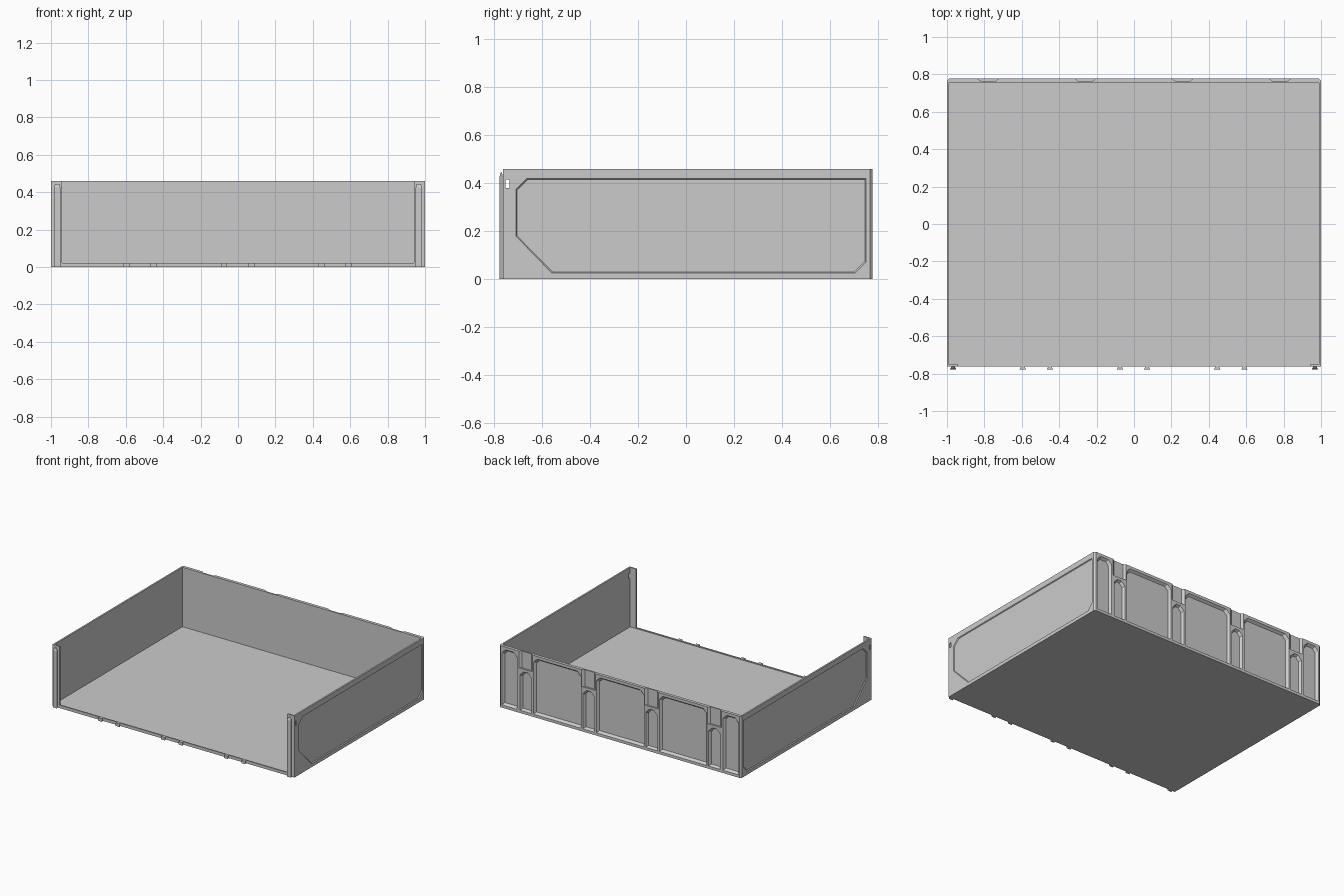
import bpy, bmesh

if "Cube" in bpy.data.objects:
    bpy.data.objects.remove(bpy.data.objects["Cube"])

H = 0.46               # wall height
YF, YB = -0.762, 0.778  # front and back faces of the shell
WALL = 0.012
BACK_IN = 0.755


def prism(name, pts, axis, a, b, inset=0.0):
    """Extrude a 2D profile along axis from a to b; the end at b shrinks by inset."""
    us, vs = [p[0] for p in pts], [p[1] for p in pts]
    cu, cv = (min(us) + max(us)) / 2, (min(vs) + max(vs)) / 2
    hu, hv = (max(us) - min(us)) / 2, (max(vs) - min(vs)) / 2
    small = [(cu + (u - cu) * (hu - inset) / hu, cv + (v - cv) * (hv - inset) / hv)
             for u, v in pts]

    def co(u, v, w):
        return {'x': (w, u, v), 'y': (u, w, v), 'z': (u, v, w)}[axis]

    bm = bmesh.new()
    lo = [bm.verts.new(co(u, v, a)) for u, v in pts]
    hi = [bm.verts.new(co(u, v, b)) for u, v in small]
    bm.faces.new(lo)
    bm.faces.new(hi)
    n = len(pts)
    for i in range(n):
        j = (i + 1) % n
        bm.faces.new((lo[i], lo[j], hi[j], hi[i]))
    bmesh.ops.recalc_face_normals(bm, faces=bm.faces)
    me = bpy.data.meshes.new(name)
    bm.to_mesh(me)
    bm.free()
    ob = bpy.data.objects.new(name, me)
    bpy.context.collection.objects.link(ob)
    return ob


def rect(u0, u1, v0, v1):
    return [(u0, v0), (u1, v0), (u1, v1), (u0, v1)]


def panel(u0, u1, v0, v1, left=0.03, right=0.03):
    """Rectangle with chamfered upper corners."""
    pts = [(u0, v0), (u1, v0)]
    pts += [(u1, v1 - right), (u1 - right, v1)] if right else [(u1, v1)]
    pts += [(u0 + left, v1), (u0, v1 - left)] if left else [(u0, v1)]
    return pts


def apply(ob, mod):
    bpy.context.view_layer.objects.active = ob
    bpy.ops.object.modifier_apply(modifier=mod.name)


def cut(ob, cutters):
    for c in cutters:
        c.hide_render = True
        m = ob.modifiers.new("cut", 'BOOLEAN')
        m.object, m.operation, m.solver = c, 'DIFFERENCE', 'EXACT'
        apply(ob, m)
        bpy.data.objects.remove(c)


def mirror(ob):
    m = ob.modifiers.new("mirror", 'MIRROR')
    m.use_mirror_merge = False
    apply(ob, m)


# floor with a slightly raised front lip
prism("floor", rect(-1 + WALL, 1 - WALL, YF, BACK_IN), 'z', 0, 0.016)
prism("front_lip", rect(-0.94, 0.94, 0, 0.022), 'y', YF, YF + 0.01)

# side walls: recessed chamfered panel and a small through slot
side = prism("side_walls", rect(YF, BACK_IN, 0, H), 'x', 1 - WALL, 1)
outline = [(-.71, .375), (-.665, .42), (.755 - .005, .42), (.755 - .005, .07),
           (.705, .025), (-.56, .025), (-.71, .18)]
cut(side, [prism("panel_cut", outline, 'x', 1.001, 0.994, 0.005),
           prism("slot_cut", rect(-.752, -.735, .38, .415), 'x', 0.9, 1.1)])
mirror(side)

# front corner flanges
flange = prism("front_flanges", rect(0.94, 1 - WALL, 0, H), 'y', YF, YF + 0.01)
mirror(flange)

# back wall with bevelled outer corners
back = prism("back_wall", [(-1, BACK_IN), (1, BACK_IN), (1, YB - .012), (.988, YB),
                           (-.988, YB), (-1, YB - .012)], 'z', 0, H)
Y0, Y1 = YB + 0.001, YB - 0.018
cutters = []
for x in (-.52, 0, .52):                      # wide recesses
    cutters.append(prism("wide", panel(x - .197, x + .197, .02, .44), 'y', Y0, Y1, .014))
for x in (-.78, -.26, .26, .78):              # low recesses and scoops above
    cutters.append(prism("low", panel(x - .048, x + .048, .02, .315), 'y', Y0, Y1, .012))
    scoop = [(x - .06, YB + .002), (x - .04, YB - .013), (x + .04, YB - .013), (x + .06, YB + .002)]
    cutters.append(prism("scoop", scoop, 'z', .335, H + .01))
cutters.append(prism("end_a", panel(.85, .978, .02, .44), 'y', Y0, Y1, .014))
cutters.append(prism("end_b", panel(-.978, -.85, .02, .44), 'y', Y0, Y1, .014))
cut(back, cutters)


def dovetail(x):
    return [(x - .009, YF), (x + .009, YF), (x + .017, YF - .016), (x - .017, YF - .016)]


# tall dovetail rails on the front corners, with a tapered top
rail = prism("corner_rails", dovetail(.967), 'z', 0, .425)
mirror(rail)
tip = prism("corner_rail_tips", dovetail(.967), 'z', .425, .445, .006)
mirror(tip)

# short dovetail tabs along the lip
for i, x in enumerate((-.595, -.45, -.075, .07, .445, .59)):
    prism(f"lip_tab_{i + 1}", dovetail(x), 'z', 0, .022)
